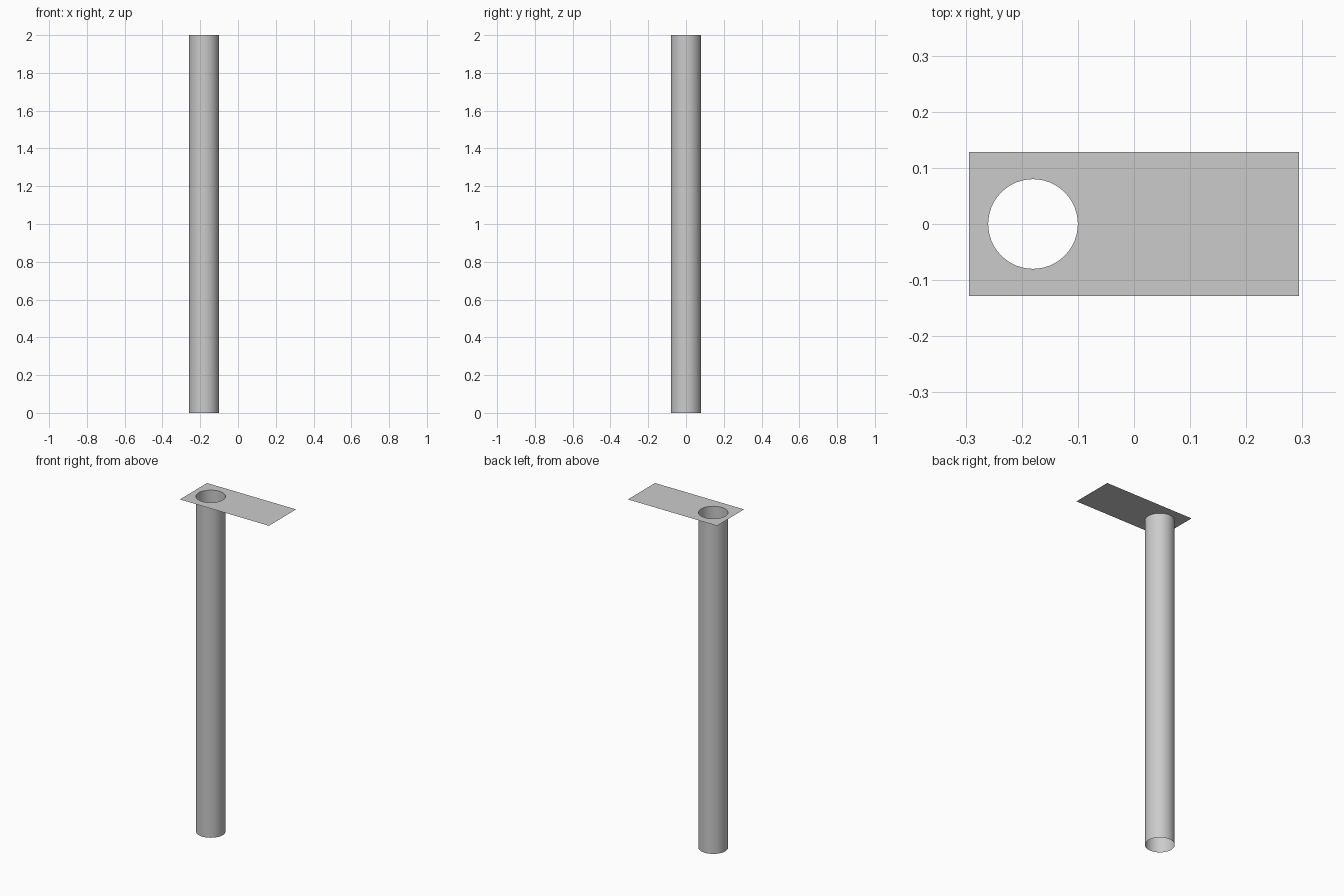
import bpy, bmesh, math

if "Cube" in bpy.data.objects:
    bpy.data.objects.remove(bpy.data.objects["Cube"])

SIDES = 32
R, CX, TOP = 0.08, -0.18, 2.0
HALF_X, HALF_Y = 0.294, 0.128


def ring(bm, points, z):
    """Closed loop of edges through the given points."""
    vs = [bm.verts.new((x, y, z)) for x, y in points]
    es = [bm.edges.new((vs[i], vs[(i + 1) % len(vs)])) for i in range(len(vs))]
    return vs, es


def add_object(name, bm):
    mesh = bpy.data.meshes.new(name)
    bm.to_mesh(mesh)
    bm.free()
    ob = bpy.data.objects.new(name, mesh)
    bpy.context.collection.objects.link(ob)
    return ob


circle = [(CX + R * math.cos(2 * math.pi * i / SIDES),
           R * math.sin(2 * math.pi * i / SIDES)) for i in range(SIDES)]
corners = [(-HALF_X, -HALF_Y), (HALF_X, -HALF_Y), (HALF_X, HALF_Y), (-HALF_X, HALF_Y)]

# Open pipe, single wall
bm = bmesh.new()
low, _ = ring(bm, circle, 0)
high, _ = ring(bm, circle, TOP)
for i in range(SIDES):
    j = (i + 1) % SIDES
    bm.faces.new((low[i], low[j], high[j], high[i])).smooth = True
add_object("pipe", bm)

# Thin top plate with a round hole where the pipe meets it
bm = bmesh.new()
_, outer = ring(bm, corners, TOP)
_, hole = ring(bm, circle, TOP)
bmesh.ops.triangle_fill(bm, edges=outer + hole, use_beauty=True, normal=(0, 0, 1))
for f in bm.faces:
    f.normal_update()
    if f.normal.z < 0:
        f.normal_flip()
add_object("top_plate", bm)
